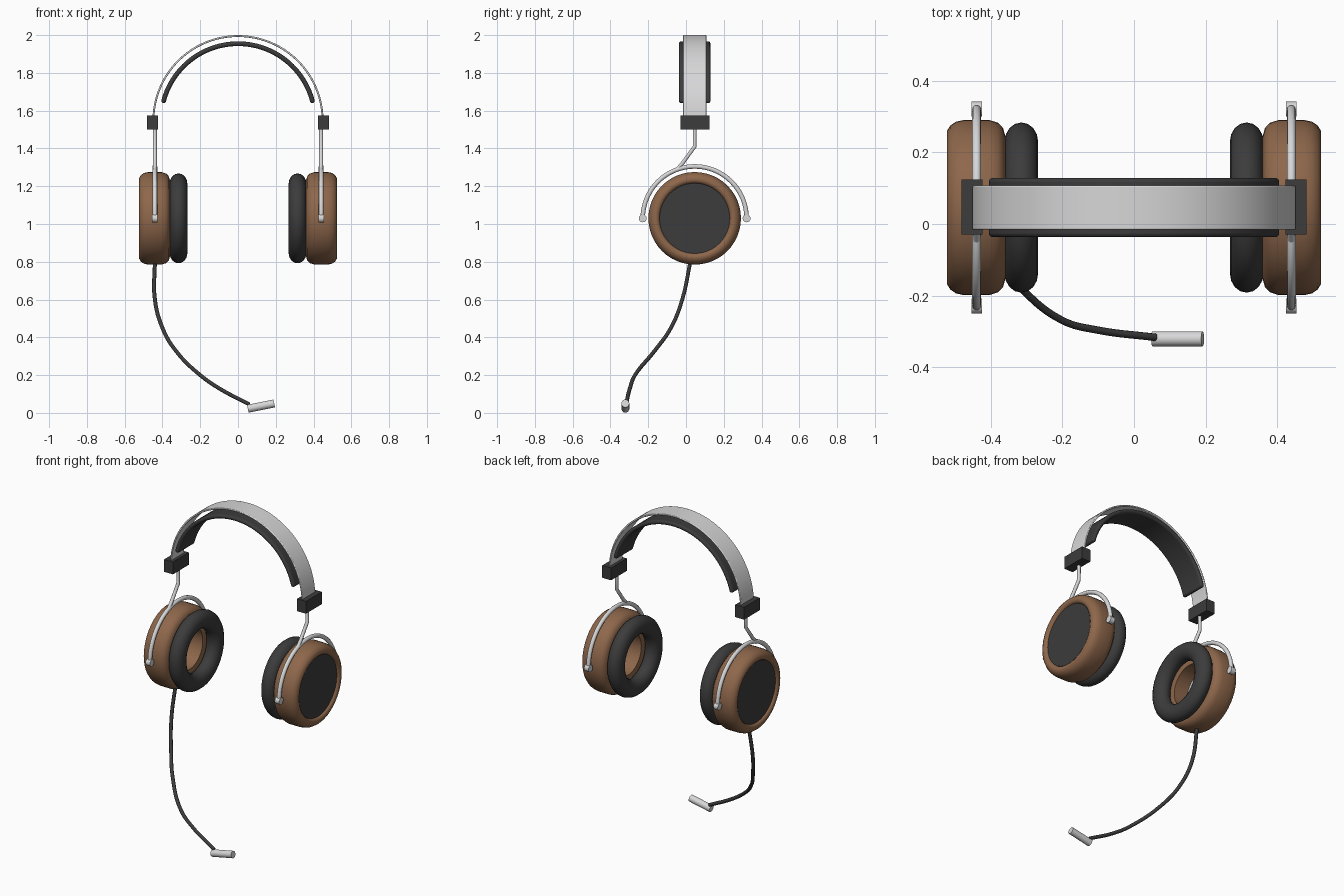
import bpy, bmesh
from math import sin, cos, pi, radians
from mathutils import Vector, Matrix

cube = bpy.data.objects.get("Cube")
if cube:
    bpy.data.objects.remove(cube, do_unlink=True)


def material(name, r, g, b):
    m = bpy.data.materials.new(name)
    m.use_nodes = True
    m.diffuse_color = (r, g, b, 1)
    bsdf = m.node_tree.nodes["Principled BSDF"]
    bsdf.inputs["Base Color"].default_value = (r, g, b, 1)
    bsdf.inputs["Roughness"].default_value = 0.6
    return m


BROWN = material("walnut brown", 0.27, 0.135, 0.07)
DARK = material("charcoal", 0.045, 0.045, 0.045)
SILVER = material("silver", 0.68, 0.68, 0.69)
MID_Y, CUP_Z, CUP_X, BAND_Z = 0.046, 1.03, 0.44, 1.547


def finish(name, bm, mat, smooth=True):
    bmesh.ops.recalc_face_normals(bm, faces=bm.faces)
    me = bpy.data.meshes.new(name)
    bm.to_mesh(me)
    bm.free()
    me.materials.append(mat)
    ob = bpy.data.objects.new(name, me)
    bpy.context.collection.objects.link(ob)
    if smooth:
        bpy.ops.object.select_all(action="DESELECT")
        ob.select_set(True)
        bpy.context.view_layer.objects.active = ob
        bpy.ops.object.shade_smooth_by_angle(angle=radians(40))
    return ob


def skin(name, rings, mat, closed=False, caps=False):
    """Join rings of points into a surface."""
    bm = bmesh.new()
    rows = [[bm.verts.new(p) for p in ring] for ring in rings]
    n = len(rows[0])
    for i in range(len(rows) if closed else len(rows) - 1):
        a, b = rows[i], rows[(i + 1) % len(rows)]
        for j in range(n):
            bm.faces.new((a[j], a[(j + 1) % n], b[(j + 1) % n], b[j]))
    if caps:
        bm.faces.new(rows[0])
        bm.faces.new(rows[-1])
    return finish(name, bm, mat)


def lathe(name, profile, mat, side, closed=False, caps=False, n=48):
    """Turn (radius, x) points around the ear axis."""
    rings = [[(side * x, MID_Y + r * cos(2 * pi * k / n), CUP_Z + r * sin(2 * pi * k / n))
              for k in range(n)] for r, x in profile]
    return skin(name, rings, mat, closed, caps)


def arch(name, inner, outer, width, start, mat, bevel):
    """Curved strap over the head."""
    rings = []
    for i in range(49):
        a = start + (pi - 2 * start) * i / 48
        rings.append([(r * cos(a), MID_Y + y * width / 2, BAND_Z + r * sin(a))
                      for r, y in ((inner, -1), (outer, -1), (outer, 1), (inner, 1))])
    ob = skin(name, rings, mat, caps=True)
    mod = ob.modifiers.new("soft edges", "BEVEL")
    mod.width, mod.segments, mod.limit_method = bevel, 3, "ANGLE"
    mod.angle_limit = radians(40)


def tube(name, points, radius, mat, spline="POLY"):
    cu = bpy.data.curves.new(name, "CURVE")
    cu.dimensions = "3D"
    cu.bevel_depth, cu.bevel_resolution, cu.use_fill_caps = radius, 3, True
    cu.resolution_u = 6
    s = cu.splines.new(spline)
    if spline == "BEZIER":
        s.bezier_points.add(len(points) - 1)
        for bp, p in zip(s.bezier_points, points):
            bp.co = p
            bp.handle_left_type = bp.handle_right_type = "AUTO"
    else:
        s.points.add(len(points) - 1)
        for sp, p in zip(s.points, points):
            sp.co = (*p, 1)
    cu.materials.append(mat)
    ob = bpy.data.objects.new(name, cu)
    bpy.context.collection.objects.link(ob)


def rod(name, a, b, radius, mat):
    a, b = Vector(a), Vector(b)
    bm = bmesh.new()
    rot = (b - a).to_track_quat("Z", "Y").to_matrix().to_4x4()
    bmesh.ops.create_cone(bm, cap_ends=True, segments=24, radius1=radius, radius2=radius,
                          depth=(b - a).length, matrix=Matrix.Translation((a + b) / 2) @ rot)
    finish(name, bm, mat)


def box(name, center, size, mat):
    bm = bmesh.new()
    bmesh.ops.create_cube(bm, size=1, matrix=Matrix.Translation(center) @ Matrix.Diagonal((*size, 1)))
    finish(name, bm, mat, smooth=False)


# Headband and its padding
arch("headband", 0.443, 0.453, 0.124, 0.03, SILVER, 0.004)
arch("headband_pad", 0.395, 0.420, 0.166, radians(13.3), DARK, 0.011)

# Rounded wooden ear cup section, hollow towards the ear
cup = [(0.128, 0.465), (0.128, 0.362), (0.20, 0.36), (0.222, 0.366), (0.237, 0.38), (0.245, 0.405),
       (0.245, 0.475), (0.24, 0.498), (0.229, 0.514), (0.214, 0.523), (0.2, 0.523),
       (0.19, 0.517), (0.185, 0.505), (0.183, 0.48)]
# Oval cushion section
cushion = [(0.184 + 0.054 * cos(t * pi / 8), 0.315 + 0.047 * sin(t * pi / 8)) for t in range(16)]

for side, tag in ((1, "left"), (-1, "right")):
    x = side * CUP_X
    lathe(tag + "_ear_cup", cup, BROWN, side, closed=True)
    lathe(tag + "_outer_plate", [(0.186, 0.49), (0.186, 0.511)], DARK, side, caps=True)
    lathe(tag + "_speaker_plate", [(0.13, 0.455), (0.13, 0.463)], SILVER, side, caps=True)
    lathe(tag + "_ear_cushion", cushion, DARK, side, closed=True)

    # Fork over the cup, its pivots and the bent stem
    fork = [(x, MID_Y + 0.275 * cos(pi * k / 32), CUP_Z + 0.275 * sin(pi * k / 32)) for k in range(33)]
    tube(tag + "_fork", fork, 0.0125, SILVER)
    for end in (-1, 1):
        y = MID_Y + end * 0.275
        rod(tag + "_pivot", (x - 0.015, y, CUP_Z), (x + 0.015, y, CUP_Z), 0.021, SILVER)
    tube(tag + "_stem", [(x, -0.055, 1.28), (x, -0.02, 1.32), (x, MID_Y, 1.41), (x, MID_Y, 1.52)],
         0.0105, SILVER)
    box(tag + "_slider_block", (side * 0.453, 0.048, 1.537), (0.06, 0.154, 0.076), DARK)

# Microphone arm and capsule
arm = [(-0.44, 0.025, 0.81), (-0.44, -0.02, 0.6), (-0.40, -0.08, 0.45), (-0.33, -0.165, 0.33),
       (-0.2, -0.27, 0.2), (-0.1, -0.297, 0.13), (0.06, -0.317, 0.045)]
tube("microphone_arm", arm, 0.0105, DARK, "BEZIER")
rod("microphone", (0.052, -0.321, 0.022), (0.192, -0.321, 0.05), 0.021, SILVER)
